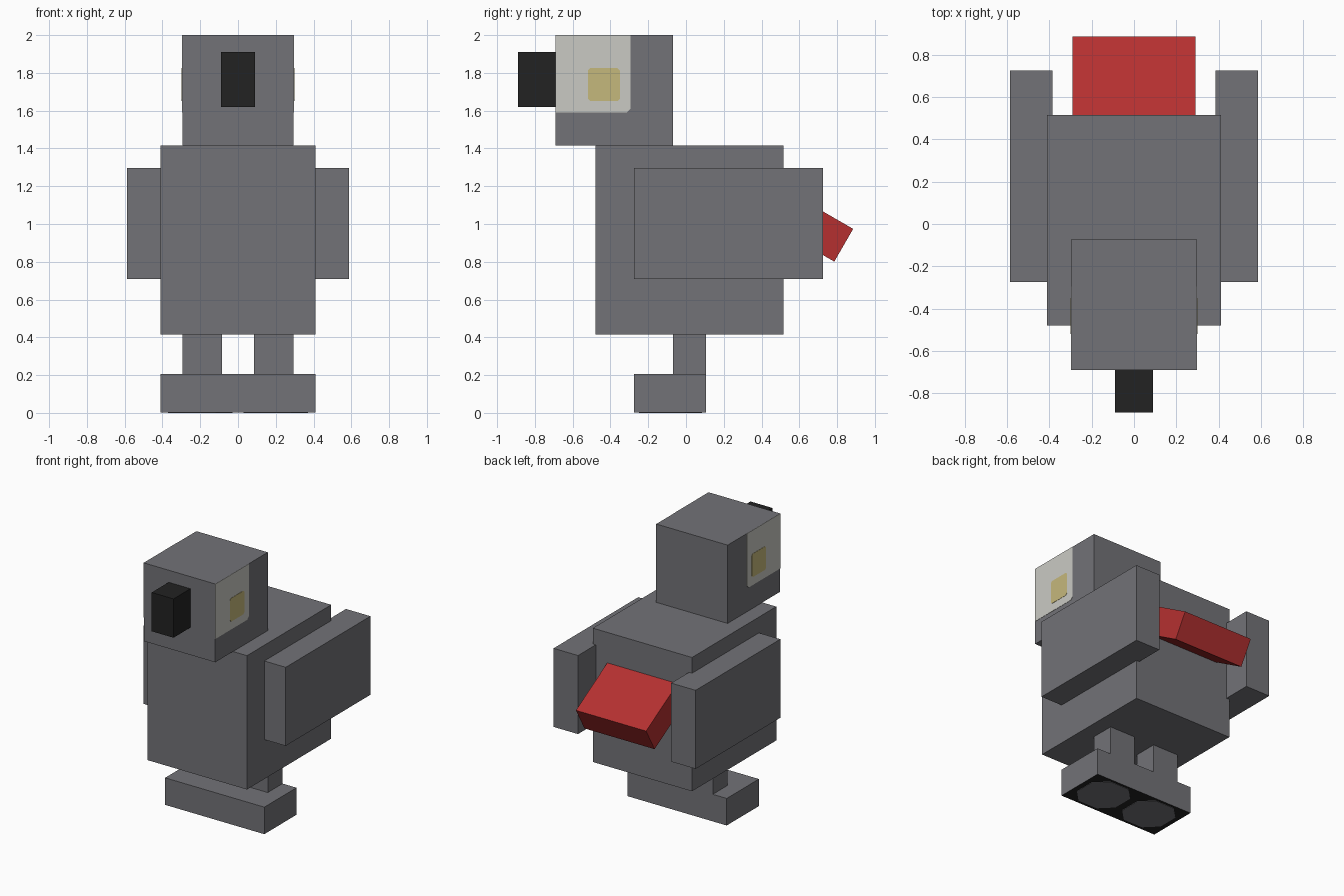
import bpy
import bmesh
import math
from mathutils import Matrix, Vector

cube = bpy.data.objects.get("Cube")
if cube:
    bpy.data.objects.remove(cube, do_unlink=True)


def material(name, r, g, b):
    mat = bpy.data.materials.new(name)
    mat.use_nodes = True
    mat.diffuse_color = (r, g, b, 1)
    mat.node_tree.nodes["Principled BSDF"].inputs["Base Color"].default_value = (r, g, b, 1)
    return mat


GREY = material("slate grey", 0.17, 0.17, 0.185)
BLACK = material("soft black", 0.016, 0.016, 0.016)
RED = material("tail red", 0.46, 0.03, 0.03)
WHITE = material("eye white", 0.59, 0.59, 0.55)
YELLOW = material("eye yellow", 0.56, 0.48, 0.2)


def finish(name, bm, *mats):
    bmesh.ops.recalc_face_normals(bm, faces=bm.faces)
    mesh = bpy.data.meshes.new(name)
    bm.to_mesh(mesh)
    bm.free()
    for mat in mats:
        mesh.materials.append(mat)
    obj = bpy.data.objects.new(name, mesh)
    bpy.context.collection.objects.link(obj)
    return obj


def box(name, lo, hi, *mats, tilt=0):
    """Box between two corners, tilted about x through its centre."""
    lo, hi = Vector(lo), Vector(hi)
    bm = bmesh.new()
    matrix = (Matrix.Translation((lo + hi) / 2) @ Matrix.Rotation(tilt, 4, 'X')
              @ Matrix.Diagonal((hi - lo).to_4d()))
    bmesh.ops.create_cube(bm, size=1, matrix=matrix)
    return finish(name, bm, *mats)


def plate(name, outline, thickness, mat):
    """Thin plate extruded from a flat outline."""
    bm = bmesh.new()
    face = bm.faces.new([bm.verts.new(p) for p in outline])
    extruded = bmesh.ops.extrude_face_region(bm, geom=[face])["geom"]
    verts = [g for g in extruded if isinstance(g, bmesh.types.BMVert)]
    bmesh.ops.translate(bm, verts=verts, vec=thickness)
    return finish(name, bm, mat)


def clipped(y0, y1, z0, z1, c):
    """Rectangle with clipped corners."""
    return [(y0 + c, z0), (y1 - c, z0), (y1, z0 + c), (y1, z1 - c),
            (y1 - c, z1), (y0 + c, z1), (y0, z1 - c), (y0, z0 + c)]


# Trunk, head and beak
box("body", (-0.41, -0.48, 0.415), (0.41, 0.515, 1.415), GREY)
box("head", (-0.295, -0.69, 1.415), (0.295, -0.07, 2), GREY)
box("beak", (-0.09, -0.89, 1.62), (0.09, -0.68, 1.91), BLACK)

# Drooping tail
box("tail", (-0.29, 0.3685, 0.9125), (0.29, 0.8685, 1.1125), RED, tilt=-math.pi / 6)

# Joined feet with dark soles
feet = box("feet", (-0.41, -0.275, 0.003), (0.41, 0.105, 0.205), GREY, BLACK)
for face in feet.data.polygons:
    if face.normal.z < -0.5:
        face.material_index = 1

# Paired parts
for side, s in (("left", 1), ("right", -1)):
    def pair_box(name, x0, x1, y0, y1, z0, z1):
        xs = sorted((s * x0, s * x1))
        box(f"{side}_{name}", (xs[0], y0, z0), (xs[1], y1, z1), GREY)

    pair_box("wing", 0.385, 0.587, -0.275, 0.725, 0.71, 1.297)
    pair_box("leg", 0.085, 0.295, -0.07, 0.105, 0.2, 0.42)

    # Painted eye patch with clipped lower rear corner, and the iris over it
    patch = [(-0.69, 1.59), (-0.315, 1.59), (-0.295, 1.61), (-0.295, 2), (-0.69, 2)]
    plate(f"{side}_eye_patch", [(s * 0.294, y, z) for y, z in patch], (s * 0.003, 0, 0), WHITE)
    iris = clipped(-0.52, -0.35, 1.65, 1.825, 0.013)
    plate(f"{side}_iris", [(s * 0.296, y, z) for y, z in iris], (s * 0.003, 0, 0), YELLOW)

    # Grey pad under each foot
    pad = clipped(-0.25, 0.085, -0.17, 0.17, 0.09)
    plate(f"{side}_foot_pad", [(s * 0.2 + x, y, 0) for y, x in pad], (0, 0, 0.004), GREY)
